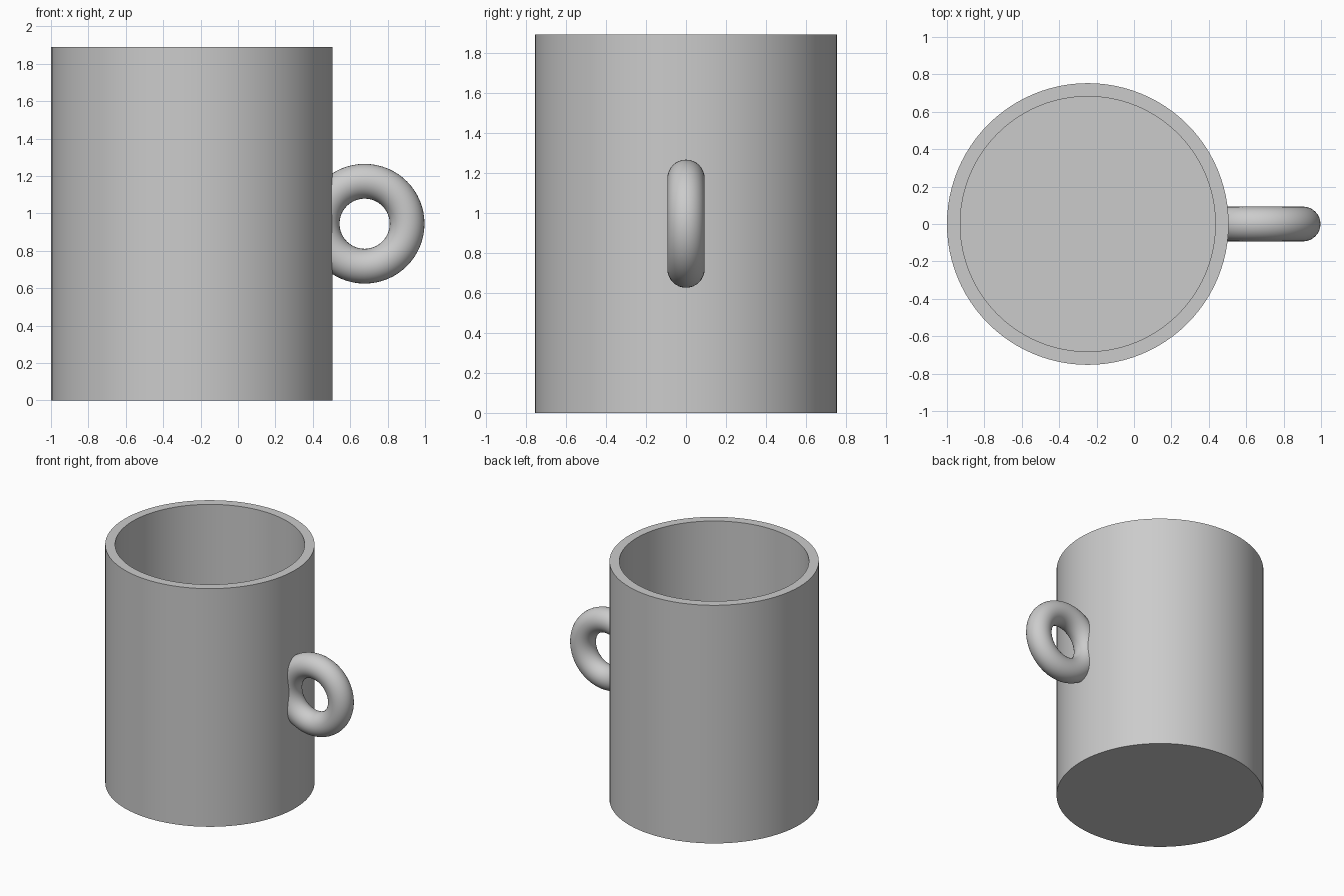
import bpy, bmesh, math
from mathutils import Matrix, Vector

if "Cube" in bpy.data.objects:
    bpy.data.objects.remove(bpy.data.objects["Cube"], do_unlink=True)

CUP_X, HEIGHT = -0.247, 1.89
OUTER, INNER, FLOOR = 0.753, 0.682, 0.07

grey = bpy.data.materials.new("plain_grey")
grey.use_nodes = True
colour = (0.6, 0.6, 0.6, 1)
grey.diffuse_color = colour
grey.node_tree.nodes["Principled BSDF"].inputs["Base Color"].default_value = colour


def finish(bm, name):
    bmesh.ops.recalc_face_normals(bm, faces=bm.faces)
    mesh = bpy.data.meshes.new(name)
    bm.to_mesh(mesh)
    bm.free()
    mesh.materials.append(grey)
    obj = bpy.data.objects.new(name, mesh)
    bpy.context.collection.objects.link(obj)
    bpy.ops.object.select_all(action="DESELECT")
    obj.select_set(True)
    bpy.context.view_layer.objects.active = obj
    bpy.ops.object.shade_smooth_by_angle(angle=math.radians(30))
    return obj


def spin_closed(bm, points, axis, centre, steps):
    """Revolve a chain of points a full turn; points are joined in order."""
    verts = [bm.verts.new(p) for p in points]
    edges = [bm.edges.new(pair) for pair in zip(verts, verts[1:])]
    bmesh.ops.spin(bm, geom=verts + edges, cent=centre, axis=axis,
                   angle=math.tau, steps=steps, use_duplicate=False)
    bmesh.ops.remove_doubles(bm, verts=bm.verts, dist=1e-4)


# Cup: wall, rim and floor as one revolved profile
bm = bmesh.new()
profile = [(0, 0), (OUTER, 0), (OUTER, HEIGHT), (INNER, HEIGHT), (INNER, FLOOR), (0, FLOOR)]
spin_closed(bm, [(CUP_X + r, 0, z) for r, z in profile], (0, 0, 1), (CUP_X, 0, 0), 96)
finish(bm, "cup_body")

# Handle: upright ring, trimmed off within the thickness of the wall
bm = bmesh.new()
centre, major, minor, sides = Vector((0.677, 0, HEIGHT / 2)), 0.227, 0.093, 32
ring = [centre + Vector((major + minor * math.cos(a), minor * math.sin(a), 0))
        for a in (math.tau * i / sides for i in range(sides + 1))]
spin_closed(bm, ring, (0, 1, 0), centre, 64)
cut = bmesh.ops.bisect_plane(bm, geom=bm.verts[:] + bm.edges[:] + bm.faces[:],
                             plane_co=(0.465, 0, 0), plane_no=(-1, 0, 0), clear_outer=True)
bmesh.ops.holes_fill(bm, edges=[e for e in bm.edges if e.is_boundary])
finish(bm, "handle")
